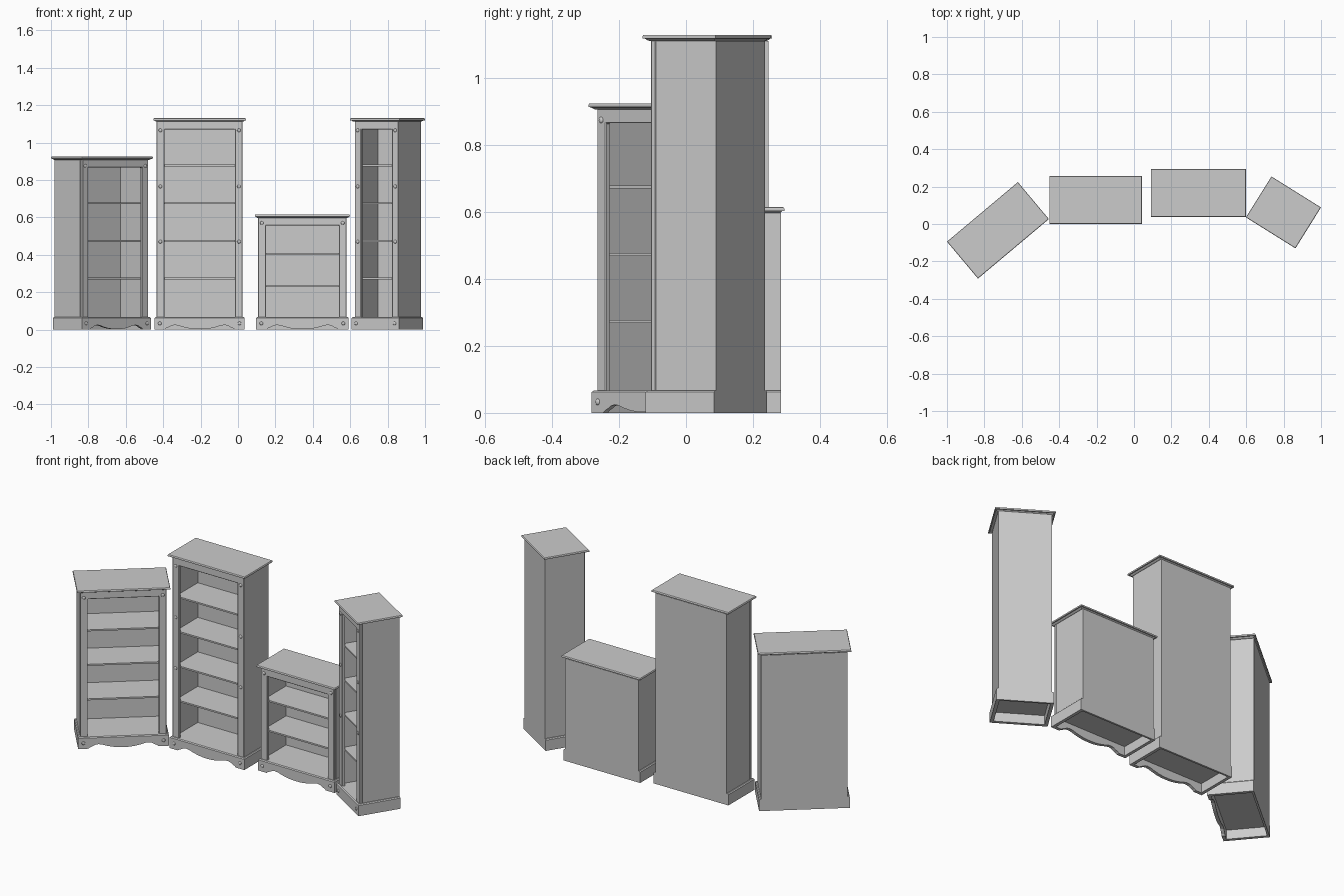
import bpy, bmesh
from math import radians
from mathutils import Matrix, Vector

if "Cube" in bpy.data.objects:
    bpy.data.objects.remove(bpy.data.objects["Cube"])

BASE_H = 0.067     # height of the plinth
PANEL = 0.011      # thickness of sides and back
STILE = 0.041      # width of the front frame
FRAME_T = 0.018    # thickness of frame and plinth boards


def finish(bm, name, place):
    bmesh.ops.recalc_face_normals(bm, faces=bm.faces)
    mesh = bpy.data.meshes.new(name)
    bm.to_mesh(mesh)
    bm.free()
    obj = bpy.data.objects.new(name, mesh)
    bpy.context.collection.objects.link(obj)
    obj.matrix_world = place
    return obj


def box(name, place, x0, x1, y0, y1, z0, z1):
    bm = bmesh.new()
    bmesh.ops.create_cube(bm, size=1)
    for v in bm.verts:
        v.co = Vector((x1 if v.co.x > 0 else x0,
                       y1 if v.co.y > 0 else y0,
                       z1 if v.co.z > 0 else z0))
    return finish(bm, name, place)


def stacked(name, place, hx, y0, y1, rings, back=1.0):
    """Moulded slab: rectangles of (height, inset) joined upward."""
    bm = bmesh.new()
    loops = []
    for z, i in rings:
        corners = [(-hx + i, y0 + i), (hx - i, y0 + i),
                   (hx - i, y1 - i * back), (-hx + i, y1 - i * back)]
        loops.append([bm.verts.new((x, y, z)) for x, y in corners])
    for a, b in zip(loops, loops[1:]):
        for k in range(4):
            n = (k + 1) % 4
            bm.faces.new((a[k], a[n], b[n], b[k]))
    bm.faces.new(loops[0][::-1])
    bm.faces.new(loops[-1])
    return finish(bm, name, place)


def board(name, place, outline, y0, y1):
    """Flat outline in x and z, extruded along y."""
    bm = bmesh.new()
    face = bm.faces.new([bm.verts.new((x, y0, z)) for x, z in outline])
    ext = bmesh.ops.extrude_face_region(bm, geom=[face])
    verts = [g for g in ext["geom"] if isinstance(g, bmesh.types.BMVert)]
    bmesh.ops.translate(bm, verts=verts, vec=(0, y1 - y0, 0))
    return finish(bm, name, place)


def studs(name, place, spots):
    """Small domed pegs on the front, as one object."""
    bm = bmesh.new()
    for x, y, z in spots:
        bmesh.ops.create_uvsphere(
            bm, u_segments=16, v_segments=8, radius=0.0095,
            matrix=Matrix.Translation((x, y, z)) @ Matrix.Diagonal((1, 0.55, 1, 1)))
    for f in bm.faces:
        f.smooth = True
    return finish(bm, name, place)


# right half of the wavy plinth edge, from foot to middle
WAVE = [(0.187, 0), (0.179, 0.007), (0.165, 0.013), (0.151, 0.021), (0.134, 0.0245),
        (0.115, 0.022), (0.09, 0.014), (0.06, 0.007), (0.03, 0.003)]


def bookcase(name, cx, cy, angle, width, depth, height, shelves, peg_heights, wavy=True):
    place = Matrix.Translation((cx, cy, 0)) @ Matrix.Rotation(radians(angle), 4, 'Z')
    slab_x, base_x, body_x = width / 2, width / 2 - 0.007, width / 2 - 0.018
    slab_y = depth / 2
    base_y, body_y = -slab_y + 0.007, -slab_y + 0.018
    back_y = slab_y - 0.01
    top_z = height - 0.018
    lip = BASE_H - 0.005

    # moulded top
    stacked(name + "_top", place, slab_x, -slab_y, slab_y,
            [(top_z, 0.014), (top_z + 0.003, 0.009), (top_z + 0.006, 0.006),
             (top_z + 0.007, 0), (height - 0.004, 0), (height - 0.001, 0.002),
             (height, 0.005)])

    # plinth: floor with chamfered lip, front apron, two sides
    stacked(name + "_floor", place, base_x, base_y, back_y,
            [(0.053, FRAME_T), (lip, FRAME_T), (lip, 0), (BASE_H, 0.005)], back=0)
    outline = [(base_x, lip), (base_x, 0)]
    if wavy:
        s = width / 0.496
        outline += [(x * s, z) for x, z in WAVE] + [(0, 0.002)]
        outline += [(-x * s, z) for x, z in reversed(WAVE)]
    outline += [(-base_x, 0), (-base_x, lip)]
    board(name + "_front_apron", place, outline, base_y, base_y + FRAME_T)
    for side, label in ((-1, "left"), (1, "right")):
        xs = sorted((side * base_x, side * (base_x - FRAME_T)))
        box(f"{name}_{label}_plinth", place, *xs, base_y + FRAME_T, back_y, 0, lip)
        # side panels
        xs = sorted((side * body_x, side * (body_x - PANEL)))
        box(f"{name}_{label}_side", place, *xs, body_y + FRAME_T, back_y, BASE_H - 0.002, top_z)

    # back panel down to the ground
    box(name + "_back", place, -body_x, body_x, back_y - PANEL, back_y, 0, top_z)

    # front frame with softened edges
    inner, rail = body_x - STILE, height - 0.059
    z0 = BASE_H - 0.003
    frame = board(name + "_front_frame", place,
                  [(-body_x, z0), (-inner, z0), (-inner, rail), (inner, rail),
                   (inner, z0), (body_x, z0), (body_x, top_z + 0.002), (-body_x, top_z + 0.002)],
                  body_y, body_y + FRAME_T)
    bevel = frame.modifiers.new("soft_edges", 'BEVEL')
    bevel.width = 0.0025
    bevel.segments = 1

    # shelves
    for n, z in enumerate(shelves, 1):
        box(f"{name}_shelf_{n}", place, -body_x + PANEL, body_x - PANEL,
            body_y + FRAME_T, back_y - PANEL, z - 0.0045, z + 0.0045)

    # pegs on frame and apron
    px = body_x - 0.02
    spots = [(s * px, body_y, z) for s in (-1, 1) for z in peg_heights]
    spots += [(s * (px + 0.003), base_y, 0.033) for s in (-1, 1)]
    studs(name + "_pegs", place, spots)


TALL = [0.273, 0.474, 0.675, 0.877]
bookcase("left_bookcase", -0.7275, -0.034, 40, 0.495, 0.258, 0.925,
         TALL[:3], [0.875])
bookcase("tall_bookcase", -0.205, 0.128, 0, 0.496, 0.257, 1.13,
         TALL, [1.065, 0.765, 0.47])
bookcase("low_bookcase", 0.344, 0.166, 0, 0.508, 0.256, 0.615,
         [0.232, 0.406], [0.57])
bookcase("narrow_bookcase", 0.799, 0.062, -32, 0.3125, 0.258, 1.13,
         TALL, [1.065, 0.765, 0.47], wavy=False)
